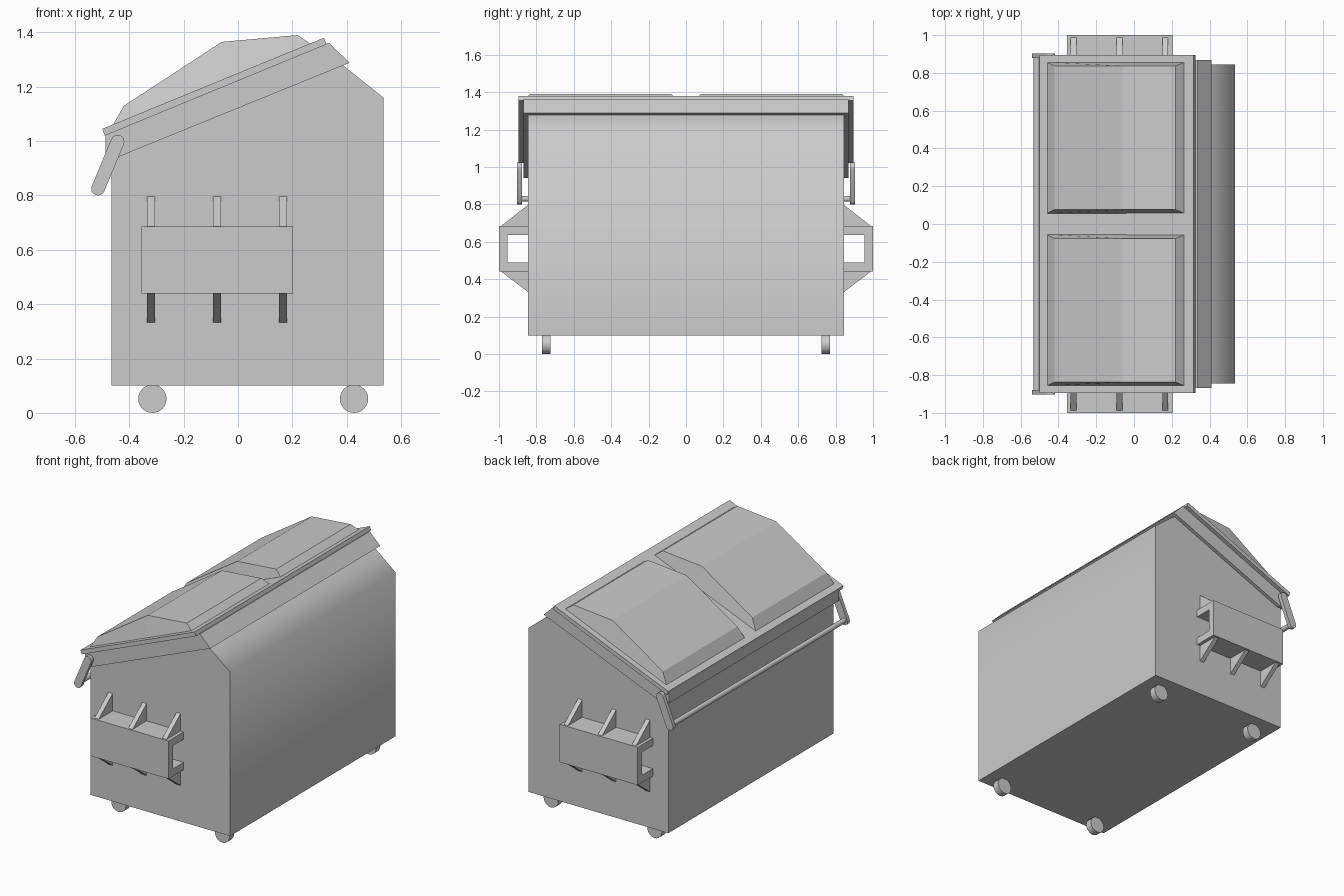
import bpy
import bmesh
import math
from mathutils import Vector

if "Cube" in bpy.data.objects:
    bpy.data.objects.remove(bpy.data.objects["Cube"], do_unlink=True)

GREY = (0.6, 0.6, 0.6, 1)
metal = bpy.data.materials.new("grey metal")
metal.use_nodes = True
metal.diffuse_color = GREY
metal.node_tree.nodes["Principled BSDF"].inputs["Base Color"].default_value = GREY


def finish(name, bm, smooth=None):
    bmesh.ops.recalc_face_normals(bm, faces=bm.faces)
    mesh = bpy.data.meshes.new(name)
    bm.to_mesh(mesh)
    bm.free()
    mesh.materials.append(metal)
    obj = bpy.data.objects.new(name, mesh)
    bpy.context.collection.objects.link(obj)
    if smooth:
        bpy.ops.object.select_all(action="DESELECT")
        obj.select_set(True)
        bpy.context.view_layer.objects.active = obj
        bpy.ops.object.shade_smooth_by_angle(angle=math.radians(smooth))
    return obj


def extrude(name, points, start, end, axis="y", smooth=None):
    """Extrude an (x, z) profile along y, or a (y, z) profile along x."""
    bm = bmesh.new()
    place = (lambda a, b: (a, start, b)) if axis == "y" else (lambda a, b: (start, a, b))
    face = bm.faces.new([bm.verts.new(place(a, b)) for a, b in points])
    new = bmesh.ops.extrude_face_region(bm, geom=[face])["geom"]
    shift = Vector((0, end - start, 0)) if axis == "y" else Vector((end - start, 0, 0))
    bmesh.ops.translate(bm, vec=shift, verts=[v for v in new if isinstance(v, bmesh.types.BMVert)])
    return finish(name, bm, smooth)


def circle(x, z, radius, count=24):
    return [(x + radius * math.cos(math.tau * i / count),
             z + radius * math.sin(math.tau * i / count)) for i in range(count)]


def capsule(a, b, radius, steps=8):
    """Rounded bar outline between two (x, z) points."""
    heading = math.atan2(b[1] - a[1], b[0] - a[0])
    points = []
    for centre, turn in ((b, -math.pi / 2), (a, math.pi / 2)):
        for i in range(steps + 1):
            angle = heading + turn + math.pi * i / steps
            points.append((centre[0] + radius * math.cos(angle),
                           centre[1] + radius * math.sin(angle)))
    return points


# Container body with a sloped, softly shaded shoulder
extrude("body", [(-0.465, 0.1), (0.535, 0.1), (0.535, 1.16), (0.385, 1.28),
                 (0.33, 1.3), (-0.465, 0.98)], -0.845, 0.845, smooth=60)

# Rim skirt and flat lid frame
extrude("rim", [(-0.487, 1.03), (-0.487, 0.955), (-0.44, 0.942),
                (0.41, 1.288), (0.335, 1.362)], -0.868, 0.868)
extrude("lid_frame", [(-0.5, 1.045), (-0.49, 1.02), (0.326, 1.356), (0.316, 1.38)],
        -0.895, 0.895)

# Raised lid panels: each cross-section steps inwards towards its top
for side, label in ((1, "left"), (-1, "right")):
    bm = bmesh.new()
    base, top = [], []
    for bx, bz, tx, tz in ((-0.463, 1.055, -0.42, 1.13),
                           (-0.06, 1.22, -0.06, 1.365),
                           (0.27, 1.355, 0.22, 1.39)):
        base.append([bm.verts.new((bx, side * y, bz)) for y in (0.055, 0.857)])
        top.append([bm.verts.new((tx, side * y, tz)) for y in (0.077, 0.837)])
    for i in (0, 1):
        bm.faces.new((top[i][0], top[i + 1][0], top[i + 1][1], top[i][1]))
        bm.faces.new((base[i][0], base[i + 1][0], base[i + 1][1], base[i][1]))
        for j in (0, 1):
            bm.faces.new((base[i][j], base[i + 1][j], top[i + 1][j], top[i][j]))
    for i in (0, 2):
        bm.faces.new((base[i][0], base[i][1], top[i][1], top[i][0]))
    finish("lid_panel_" + label, bm)

for side, label in ((1, "rear"), (-1, "front")):
    # Channel-shaped lifting pocket
    channel = [(0.845, 0.44), (1.0, 0.44), (1.0, 0.685), (0.845, 0.685),
               (0.845, 0.637), (0.955, 0.637), (0.955, 0.488), (0.845, 0.488)]
    extrude("lifting_pocket_" + label, [(side * y, z) for y, z in channel],
            -0.355, 0.203, axis="x")
    # Triangular gussets above and below the pocket
    for i, x in enumerate((-0.32, -0.077, 0.166)):
        for part, near, far in (("upper", 0.685, 0.797), ("lower", 0.44, 0.332)):
            extrude(f"{part}_gusset_{label}_{i + 1}",
                    [(side * 0.845, near), (side * 0.988, near), (side * 0.845, far)],
                    x - 0.015, x + 0.015, axis="x")
    # Swing arm that carries the lid bar
    extrude("swing_arm_" + label, capsule((-0.443, 0.998), (-0.515, 0.825), 0.025),
            side * 0.878, side * 0.903, smooth=30)
    # Wheels
    for x, end in ((-0.315, "right"), (0.427, "left")):
        extrude(f"wheel_{label}_{end}", circle(x, 0.052, 0.052),
                side * 0.725, side * 0.77, smooth=30)

# Bar joining the swing arms
extrude("lid_bar", circle(-0.515, 0.83, 0.016, 16), -0.88, 0.88, smooth=30)
